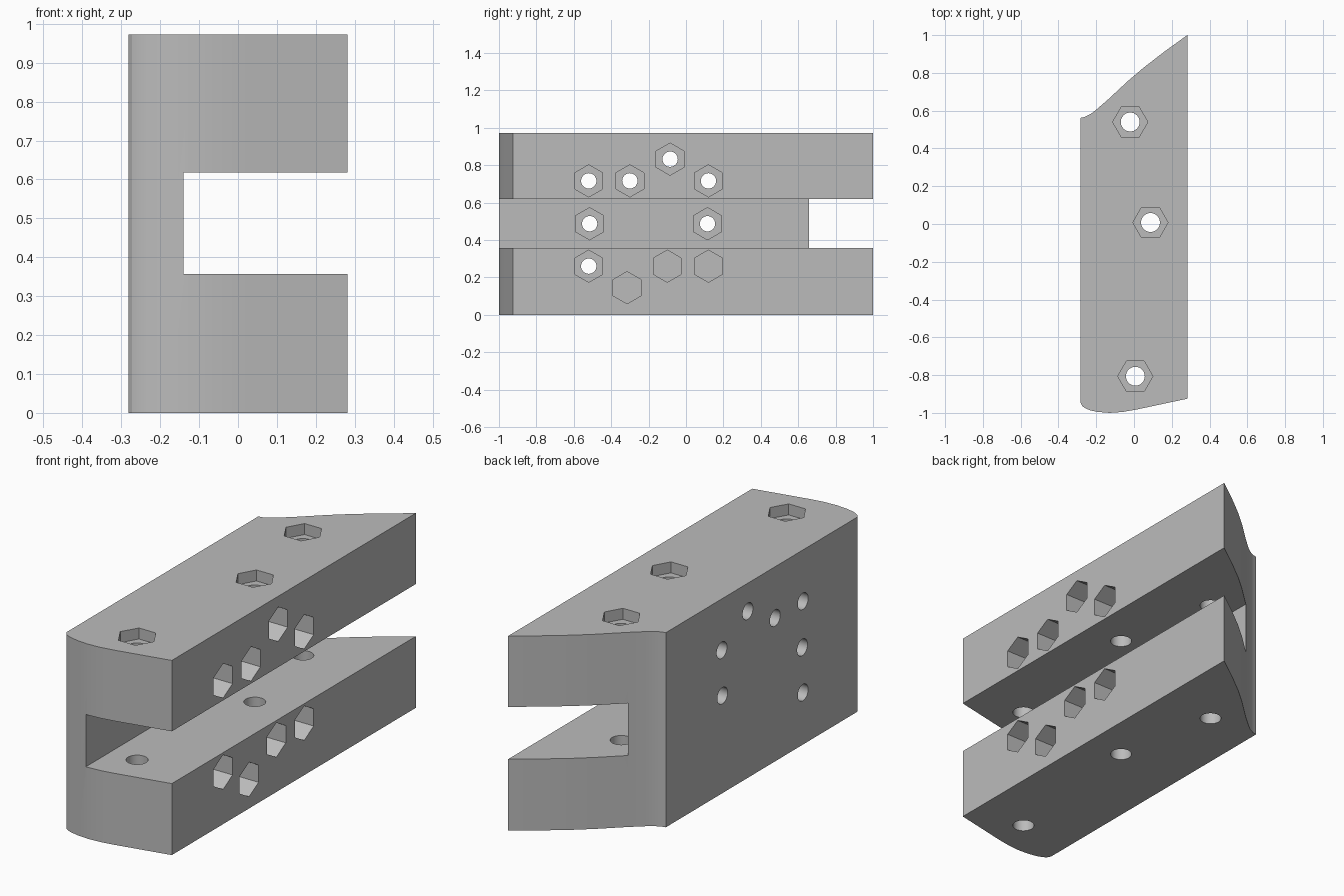
import bpy, bmesh, math
from mathutils import Matrix

cube = bpy.data.objects.get("Cube")
if cube:
    bpy.data.objects.remove(cube)

HEIGHT = 0.972
SIDE = 0.282          # half width
SLOT_X = -0.14        # inner wall of the slot
SLOT_Z = (0.357, 0.618)

grey = bpy.data.materials.new("plain grey")
grey.use_nodes = True
colour = (0.5, 0.5, 0.5, 1)
grey.diffuse_color = colour
grey.node_tree.nodes["Principled BSDF"].inputs["Base Color"].default_value = colour


def new_object(name, bm):
    bmesh.ops.recalc_face_normals(bm, faces=bm.faces)
    mesh = bpy.data.meshes.new(name)
    bm.to_mesh(mesh)
    bm.free()
    mesh.materials.append(grey)
    ob = bpy.data.objects.new(name, mesh)
    bpy.context.collection.objects.link(ob)
    return ob


def prism(name, sides, radius, start, end, axis, centre):
    """Round or hexagonal cutter running from start to end along x or z."""
    bm = bmesh.new()
    bmesh.ops.create_cone(bm, cap_ends=True, segments=sides, radius1=radius,
                          radius2=radius, depth=end - start)
    middle = (start + end) / 2
    # a corner of each hexagon points along the horizontal direction
    twist = Matrix.Rotation(math.pi / 2, 4, 'Z')
    if axis == 'x':
        turn = Matrix.Rotation(math.pi / 2, 4, 'Y')
        place = Matrix.Translation((middle, *centre)) @ turn
    else:
        place = Matrix.Translation((*centre, middle)) @ twist
    bm.transform(place)
    return new_object(name, bm)


# Main block: top outline with curved front and swept back, extruded upward
front = [(-SIDE, -0.948), (-0.272, -0.966), (-0.255, -0.977), (-0.23, -0.987),
         (-0.19, -0.995), (-0.13, -1), (-0.06, -0.995), (0.01, -0.983), (SIDE, -0.925)]
back = [(SIDE, 1), (0.16, 0.912), (0.05, 0.827), (-0.03, 0.759), (-0.14, 0.657),
        (-0.2, 0.605), (-0.23, 0.582), (-0.26, 0.567), (-SIDE, 0.562)]
bm = bmesh.new()
face = bm.faces.new([bm.verts.new((x, y, 0)) for x, y in front + back])
walls = bmesh.ops.extrude_face_region(bm, geom=[face])
bmesh.ops.translate(bm, vec=(0, 0, HEIGHT),
                    verts=[v for v in walls["geom"] if isinstance(v, bmesh.types.BMVert)])
block = new_object("mounting_block", bm)

# Long slot open on one side
cutters = []
bm = bmesh.new()
bmesh.ops.create_cube(bm, size=1)
bmesh.ops.scale(bm, vec=(1, 3, SLOT_Z[1] - SLOT_Z[0]), verts=bm.verts)
bmesh.ops.translate(bm, vec=(SLOT_X + 0.5, 0, sum(SLOT_Z) / 2), verts=bm.verts)
cutters.append(new_object("slot_cutter", bm))

# Cross holes with deep hexagonal nut pockets
cross_holes = [(-0.52, 0.716), (-0.3, 0.716), (-0.085, 0.832), (0.12, 0.716),
               (-0.515, 0.487), (0.115, 0.487),
               (-0.52, 0.26), (-0.315, 0.145), (-0.1, 0.26), (0.12, 0.26)]
for centre in cross_holes:
    cutters.append(prism("cross_nut_cutter", 6, 0.086, -0.19, 0.4, 'x', centre))
    cutters.append(prism("cross_hole_cutter", 32, 0.041, -0.4, 0.1, 'x', centre))

# Upright bolt holes: hexagonal pocket on top, round counterbore below
for centre in [(-0.02, 0.54), (0.087, 0.008), (0.007, -0.806)]:
    cutters.append(prism("nut_cutter", 6, 0.093, HEIGHT - 0.055, HEIGHT + 0.1, 'z', centre))
    cutters.append(prism("bolt_hole_cutter", 32, 0.05, -0.1, HEIGHT + 0.05, 'z', centre))
    cutters.append(prism("counterbore_cutter", 48, 0.11, -0.12, 0.065, 'z', centre))

# Orient hexagons with a corner sideways, then cut everything out
for cutter in cutters:
    cutter.hide_render = True
    if cutter.name.startswith("cross_nut"):
        centre = sum((v.co for v in cutter.data.vertices), cutter.location.copy()) / 12
        spin = Matrix.Rotation(math.pi / 6, 4, 'X')
        cutter.data.transform(Matrix.Translation(centre) @ spin @ Matrix.Translation(-centre))
    cut = block.modifiers.new(cutter.name, 'BOOLEAN')
    cut.operation = 'DIFFERENCE'
    cut.solver = 'EXACT'
    cut.object = cutter

bpy.context.view_layer.update()
result = bpy.data.meshes.new_from_object(block.evaluated_get(bpy.context.evaluated_depsgraph_get()))
block.modifiers.clear()
block.data = result
for cutter in cutters:
    bpy.data.objects.remove(cutter)

bpy.ops.object.select_all(action='DESELECT')
block.select_set(True)
bpy.context.view_layer.objects.active = block
bpy.ops.object.shade_smooth_by_angle(angle=math.radians(25))
